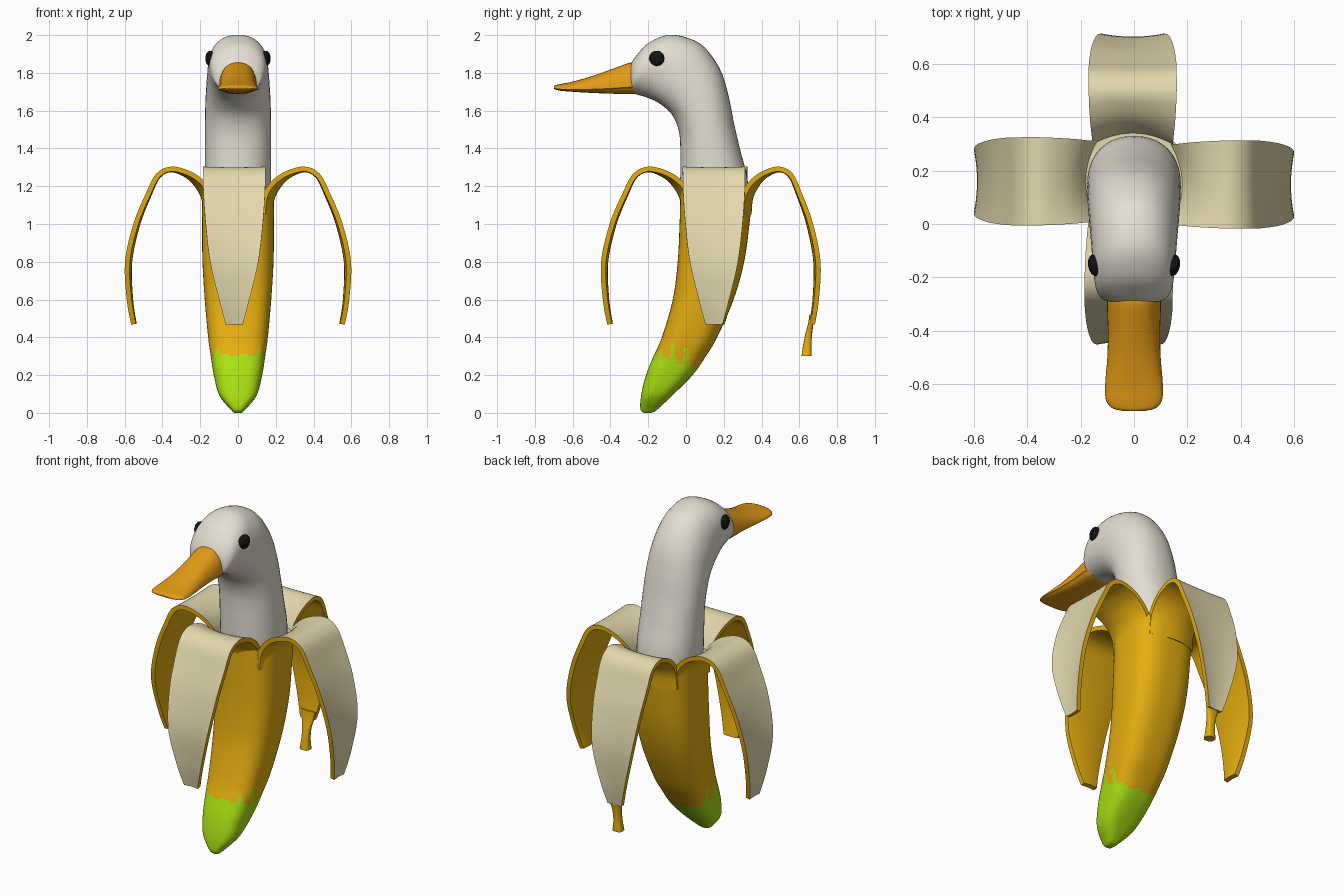
import bpy, bmesh, math
from mathutils import Vector

if "Cube" in bpy.data.objects:
    bpy.data.objects.remove(bpy.data.objects["Cube"])


def material(name, rgb):
    m = bpy.data.materials.new(name)
    m.diffuse_color = (*rgb, 1)
    m.use_nodes = True
    m.node_tree.nodes["Principled BSDF"].inputs["Base Color"].default_value = m.diffuse_color
    return m


YELLOW = material("peel yellow", (0.78, 0.42, 0.005))
GREEN = material("unripe green", (0.40, 0.76, 0.006))
CREAM = material("inner peel cream", (0.77, 0.69, 0.42))
WHITE = material("feather white", (0.78, 0.74, 0.65))
ORANGE = material("beak orange", (0.78, 0.33, 0.008))
BLACK = material("eye black", (0.006, 0.006, 0.006))


def smooth(rows, n=5):
    """Catmull-Rom interpolation through rows of numbers."""
    out = []
    for i in range(len(rows) - 1):
        p = [rows[max(0, i - 1)], rows[i], rows[i + 1], rows[min(len(rows) - 1, i + 2)]]
        for k in range(n):
            t = k / n
            out.append([0.5 * (2 * b + (c - a) * t + (2 * a - 5 * b + 4 * c - d) * t * t
                               + (3 * b - a - 3 * c + d) * t ** 3) for a, b, c, d in zip(*p)])
    return out + [list(rows[-1])]


def loft(name, rings, mats, rule=lambda c, j: 0, end_mat=0, angle=40):
    """Skin closed rings, cap both ends, colour faces by a rule."""
    bm = bmesh.new()
    vs = [[bm.verts.new(p) for p in r] for r in rings]
    n = len(vs[0])
    for a, b in zip(vs, vs[1:]):
        for j in range(n):
            f = bm.faces.new((a[j], a[(j + 1) % n], b[(j + 1) % n], b[j]))
            f.material_index = rule(f.calc_center_median(), j)
    f = bm.faces.new(vs[0])
    f.material_index = rule(f.calc_center_median(), n - 1)
    bm.faces.new(vs[-1]).material_index = end_mat
    bmesh.ops.recalc_face_normals(bm, faces=bm.faces)
    me = bpy.data.meshes.new(name)
    bm.to_mesh(me)
    bm.free()
    for m in mats:
        me.materials.append(m)
    ob = bpy.data.objects.new(name, me)
    bpy.context.collection.objects.link(ob)
    finish(ob, angle)
    return ob


def finish(ob, angle):
    bpy.ops.object.select_all(action='DESELECT')
    ob.select_set(True)
    bpy.context.view_layer.objects.active = ob
    bpy.ops.object.shade_smooth_by_angle(angle=math.radians(angle))


def power(v, e):
    return math.copysign(abs(v) ** e, v)


def oval(row, n, exponent):
    """Ring spanned by a front point, a back point and a half width."""
    yf, zf, yb, zb, hw = row
    f, b = Vector((0, yf, zf)), Vector((0, yb, zb))
    mid, half = (f + b) / 2, (b - f) / 2
    ring = []
    for k in range(n):
        a = 2 * math.pi * k / n
        ring.append(mid + half * power(math.sin(a), 2 / exponent)
                    + Vector((hw * power(math.cos(a), 2 / exponent), 0, 0)))
    return ring


# Banana body: yellow with a ragged green lower end
body = [(-.225, .0, -.185, .0, .02), (-.242, .025, -.155, .015, .04),
        (-.236, .1, -.075, .09, .10), (-.212, .2, .035, .2, .128),
        (-.172, .3, .105, .3, .144), (-.128, .4, .165, .4, .158),
        (-.070, .6, .252, .6, .176), (-.044, .8, .308, .8, .188),
        (-.034, 1.0, .336, 1.0, .19), (-.03, 1.17, .352, 1.17, .19)]


def ripeness(c, j):
    limit = .25 - .35 * c.y + .008 * math.sin(70 * c.x)
    if abs(c.x) > .1 and c.y < .03:
        limit += .11 * max(0, math.sin(90 * c.y + 1.57))
    return 1 if c.z < limit else 0


loft("banana_body", [oval(r, 72, 2.8) for r in smooth(body, 8)],
     [YELLOW, GREEN, CREAM], ripeness, end_mat=2)

# Neck and head in one smooth sweep
neck = [(-.02, 1.0, .30, 1.0, .165), (-.03, 1.2, .33, 1.2, .175),
        (-.03, 1.4, .285, 1.4, .175), (-.04, 1.5, .255, 1.53, .175),
        (-.075, 1.58, .225, 1.68, .173), (-.14, 1.638, .18, 1.82, .168),
        (-.20, 1.667, .095, 1.938, .162), (-.24, 1.68, .0, 1.988, .157),
        (-.265, 1.687, -.1, 2.0, .152), (-.28, 1.69, -.2, 1.957, .142),
        (-.288, 1.692, -.262, 1.893, .124), (-.292, 1.70, -.29, 1.85, .095)]
loft("neck_and_head", [oval(r, 40, 2.2) for r in smooth(neck)], [WHITE], angle=60)

# Beak: domed top, shallow lower lip (y, top, bottom, half width)
beak = [(-.27, 1.85, 1.69, .095), (-.30, 1.853, 1.688, .101), (-.4, 1.817, 1.69, .098),
        (-.5, 1.782, 1.694, .10), (-.6, 1.754, 1.70, .108), (-.66, 1.742, 1.705, .105),
        (-.69, 1.735, 1.711, .082), (-.70, 1.729, 1.717, .045)]
rings = []
for y, top, bottom, hw in smooth(beak):
    seam = bottom + (top - bottom) * .22
    ring = []
    for k in range(36):
        a = 2 * math.pi * k / 36
        s = math.sin(a)
        ring.append((hw * power(math.cos(a), .8) * (1 if s > -.01 else .92), y,
                     seam + s * (top - seam if s > 0 else seam - bottom)))
    rings.append(ring)
loft("beak", rings, [ORANGE], angle=50)

# Eyes: flattened black buttons
for side, name in ((-1, "left_eye"), (1, "right_eye")):
    bpy.ops.mesh.primitive_uv_sphere_add(segments=24, ring_count=14, radius=1,
                                         location=(side * .147, -.155, 1.876),
                                         rotation=(0, 0, -side * .2))
    eye = bpy.context.object
    eye.name = name
    eye.scale = (.025, .041, .041)
    eye.data.materials.append(BLACK)
    finish(eye, 60)

# Peel flaps: arching strips (distance out, height, half width, edge curl)
strip = [(.172, 1.05, .15, .04), (.18, 1.13, .15, .04), (.208, 1.19, .153, .035),
         (.262, 1.25, .16, .018), (.35, 1.287, .165, .004), (.42, 1.255, .165, .004),
         (.468, 1.16, .163, .006), (.53, 1.0, .152, .01), (.573, .8, .128, .012),
         (.568, .6, .08, .008), (.549, .47, .045, .004)]
THICK, ACROSS = .026, 12


def flap(name, out, side, reach, shift):
    out, side = Vector(out), Vector(side)
    up, base = Vector((0, 0, 1)), Vector((0, .16, 0))
    path = smooth(strip, 6)
    rings = []
    for i, (r, z, w, curl) in enumerate(path):
        a, b = path[max(0, i - 1)], path[min(len(path) - 1, i + 1)]
        dr, dz = (b[0] - a[0]) * reach, b[1] - a[1]
        length = math.hypot(dr, dz)
        normal = (out * -dz + up * dr) / length
        centre = base + out * (.19 + (r - .19) * reach) + up * z + side * shift
        ts = [2 * k / ACROSS - 1 for k in range(ACROSS + 1)]
        skin = [centre + side * (w * t) + normal * (curl * t * t) for t in ts]
        rings.append([p + normal * THICK / 2 for p in skin]
                     + [p - normal * THICK / 2 for p in reversed(skin)])
    # cream on the inner skin, yellow on the outer skin and the edges
    loft(name, rings, [YELLOW, CREAM], lambda c, j: 1 if j < ACROSS else 0)


flap("front_peel", (0, -1, 0), (1, 0, 0), 1.03, -.02)
flap("back_peel", (0, 1, 0), (1, 0, 0), .88, -.005)
flap("right_peel", (1, 0, 0), (0, 1, 0), 1.0, -.012)
flap("left_peel", (-1, 0, 0), (0, 1, 0), 1.0, .0)

# Stem hanging from the back flap (y, height, half width, half depth)
stem = [(.665, .52, .048, .012), (.66, .47, .038, .014), (.65, .42, .026, .018),
        (.642, .36, .023, .022), (.638, .30, .03, .027)]
loft("banana_stem", [oval((y - d, z, y + d, z, w), 20, 3) for y, z, w, d in smooth(stem)],
     [YELLOW])
